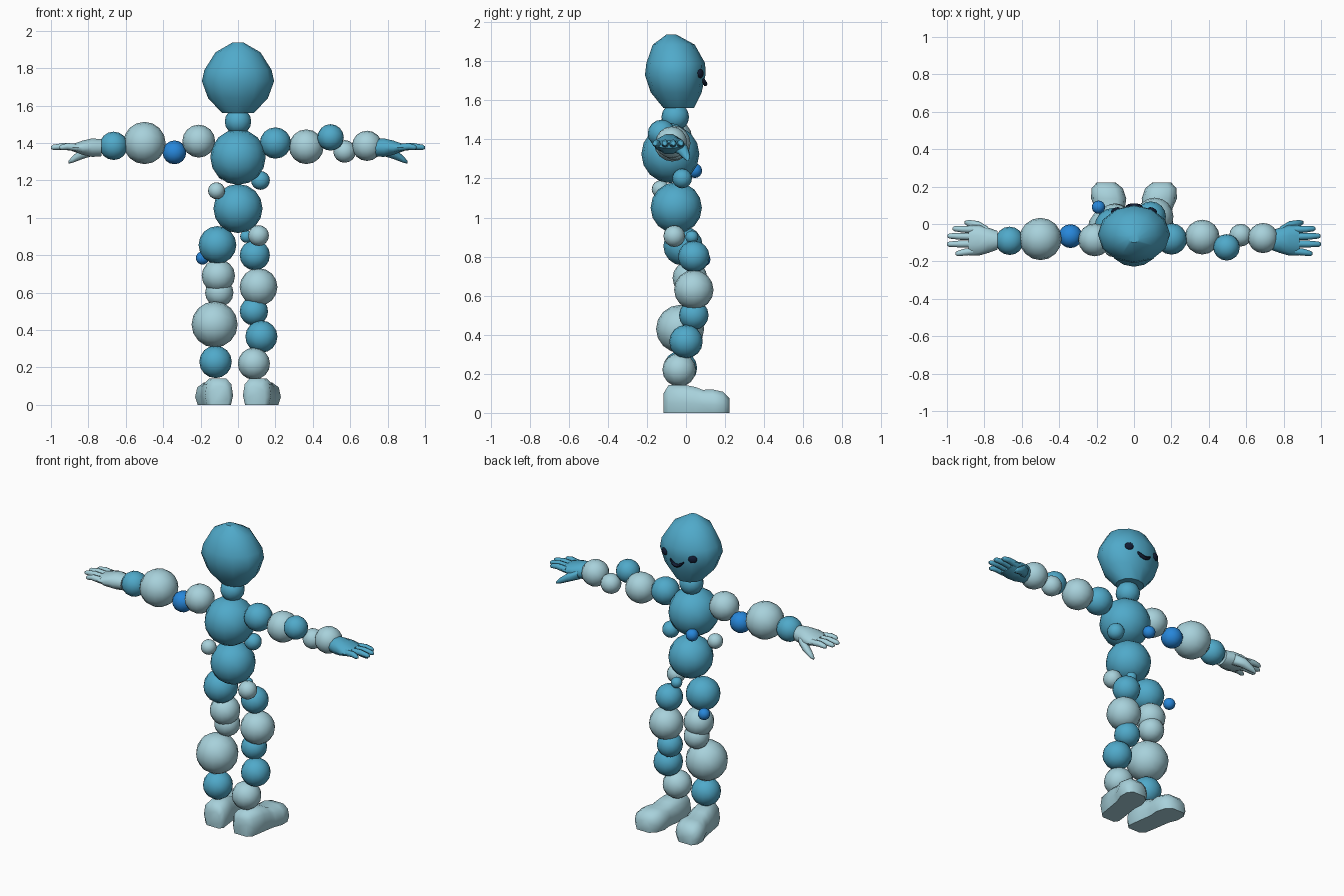
import bpy, bmesh, math
from mathutils import Vector

if "Cube" in bpy.data.objects:
    bpy.data.objects.remove(bpy.data.objects["Cube"], do_unlink=True)


def material(name, rgb):
    m = bpy.data.materials.new(name)
    m.use_nodes = True
    m.diffuse_color = (*rgb, 1)
    m.node_tree.nodes["Principled BSDF"].inputs["Base Color"].default_value = (*rgb, 1)
    return m


TEAL = material("teal", (0.08, 0.40, 0.59))
PALE = material("pale blue", (0.39, 0.64, 0.71))
BLUE = material("bright blue", (0.02, 0.24, 0.70))
NAVY = material("dark navy", (0.006, 0.012, 0.035))


def finish(bm, name, mat, angle=math.radians(60)):
    bmesh.ops.recalc_face_normals(bm, faces=bm.faces)
    for f in bm.faces:
        f.smooth = True
    for e in bm.edges:
        e.smooth = len(e.link_faces) < 2 or e.calc_face_angle(0) < angle
    mesh = bpy.data.meshes.new(name)
    bm.to_mesh(mesh)
    bm.free()
    mesh.materials.append(mat)
    ob = bpy.data.objects.new(name, mesh)
    bpy.context.collection.objects.link(ob)
    return ob


def ball(name, mat, x, y, z, r):
    """Rounded cube ball."""
    bm = bmesh.new()
    bmesh.ops.create_cube(bm, size=2)
    bmesh.ops.subdivide_edges(bm, edges=bm.edges, cuts=3, use_grid_fill=True)
    for v in bm.verts:
        warped = Vector([math.tan(c * math.pi / 4) for c in v.co])
        v.co = warped.normalized() * r * 1.01 + Vector((x, y, z))
    return finish(bm, name, mat)


def add_loft(bm, rings):
    """Skin a list of equal point rings and cap both ends."""
    rows = [[bm.verts.new(p) for p in ring] for ring in rings]
    n = len(rows[0])
    for a, b in zip(rows, rows[1:]):
        for i in range(n):
            j = (i + 1) % n
            bm.faces.new((a[i], a[j], b[j], b[i]))
    bm.faces.new(rows[0])
    bm.faces.new(rows[-1])


def add_tube(bm, points, radii, sides=8):
    """Tapered tube running mostly along x."""
    rings = []
    for p, r in zip(points, radii):
        rings.append([(p[0], p[1] + r * math.cos(math.tau * k / sides),
                       p[2] + r * math.sin(math.tau * k / sides)) for k in range(sides)])
    add_loft(bm, rings)


# Head: rings of height, half width, back and face depth
bm = bmesh.new()
rings = []
for z, w, back, face in ((1.56, .085, -.115, .04), (1.64, .16, -.18, .08), (1.73, .193, -.21, .1),
                         (1.79, .18, -.203, .098), (1.885, .12, -.17, .045), (1.937, .03, -.1, -.05)):
    mid, depth = (back + face) / 2, (face - back) / 2
    rings.append([(w * math.sin(math.tau * k / 12), mid + depth * math.cos(math.tau * k / 12), z)
                  for k in range(12)])
add_loft(bm, rings)
finish(bm, "head", TEAL, math.radians(35))

# Face
for side, s in (("right", -1), ("left", 1)):
    eye = ball(side + "_eye", NAVY, 0, 0, 0, 1)
    eye.scale = (.026, .014, .023)
    eye.rotation_euler.z = -s * .45
    eye.location = (s * .098, .073, 1.737)
bm = bmesh.new()
add_tube(bm, [(x, .1 - 5 * x * x, 1.682 + 12 * x * x) for x in (-.046, -.03, -.01, .01, .03, .046)],
         (.006, .011, .011, .011, .011, .006), 6)
finish(bm, "mouth", NAVY)

# Body
ball("neck", TEAL, 0, -.055, 1.515, .07)
ball("chest", TEAL, 0, -.08, 1.325, .147)
ball("belly", TEAL, 0, -.05, 1.05, .13)
ball("chest_dot", BLUE, -.075, .045, 1.24, .037)
ball("right_waist_ball", PALE, -.115, -.13, 1.145, .045)
ball("left_waist_ball", TEAL, .12, -.02, 1.2, .05)
ball("left_hip_ball", PALE, .11, -.06, .905, .055)
ball("groin_ball", TEAL, .045, .03, .9, .033)
ball("right_hip_dot", BLUE, -.19, .09, .785, .035)

# Arms and legs: strings of balls
limbs = {
    "right_arm": ((PALE, -.21, -.085, 1.41, .087), (BLUE, -.34, -.065, 1.35, .063),
                  (PALE, -.5, -.08, 1.4, .112), (TEAL, -.665, -.09, 1.385, .075)),
    "left_arm": ((TEAL, .2, -.08, 1.4, .083), (PALE, .365, -.07, 1.38, .092),
                 (TEAL, .495, -.125, 1.43, .07), (PALE, .57, -.06, 1.355, .06),
                 (PALE, .69, -.075, 1.385, .08)),
    "right_leg": ((TEAL, -.11, -.015, .855, .1), (PALE, -.105, .02, .69, .088),
                  (PALE, -.1, .035, .6, .075), (PALE, -.125, -.03, .43, .122),
                  (TEAL, -.12, -.03, .23, .086)),
    "left_leg": ((TEAL, .09, .04, .8, .08), (PALE, .11, .04, .63, .1), (TEAL, .085, .04, .5, .075),
                 (TEAL, .125, 0, .365, .085), (PALE, .085, -.035, .22, .085)),
}
for limb, balls in limbs.items():
    for i, (mat, *place) in enumerate(balls, 1):
        ball(f"{limb}_ball_{i}", mat, *place)

# Hands and feet, one per side
SOLE = ((-.85, 0), (-1, .35), (-.88, .78), (-.5, 1), (.5, 1), (.88, .78), (1, .35), (.85, 0))
for side, s, mat in (("right", -1, PALE), ("left", 1, TEAL)):
    bm = bmesh.new()
    # Palm
    add_loft(bm, [[(s * x, -.087 + w * math.cos(math.tau * k / 10), 1.375 + t * math.sin(math.tau * k / 10))
                   for k in range(10)]
                  for x, w, t in ((.73, .05, .048), (.78, .068, .052), (.83, .082, .04), (.885, .08, .02))])
    # Fingers
    for root, tip, reach in ((-.03, -.025, .97), (-.068, -.064, .998), (-.106, -.108, 1.0), (-.145, -.158, .955)):
        mid = (.87 + reach) / 2
        add_tube(bm, [(s * .86, root, 1.375), (s * mid, (root + tip) / 2, 1.382), (s * (reach - .012), tip, 1.377),
                      (s * reach, tip, 1.375)], (.02, .018, .014, .007))
    # Thumb
    add_tube(bm, [(s * .78, -.05, 1.365), (s * .83, -.015, 1.345), (s * .885, .004, 1.312), (s * .905, .008, 1.298)],
             (.035, .03, .018, .008))
    finish(bm, side + "_hand", mat)

    # Shoe shaped foot, toes turned outward
    bm = bmesh.new()
    add_loft(bm, [[(s * (.1 + .15 * (y + .1) + w * u), y, h * v) for u, v in SOLE]
                  for y, w, h in ((-.115, .05, .1), (-.09, .075, .142), (0, .077, .142), (.05, .077, .132),
                                  (.085, .079, .118), (.135, .094, .12), (.19, .084, .108), (.222, .05, .075))])
    finish(bm, side + "_foot", PALE)
